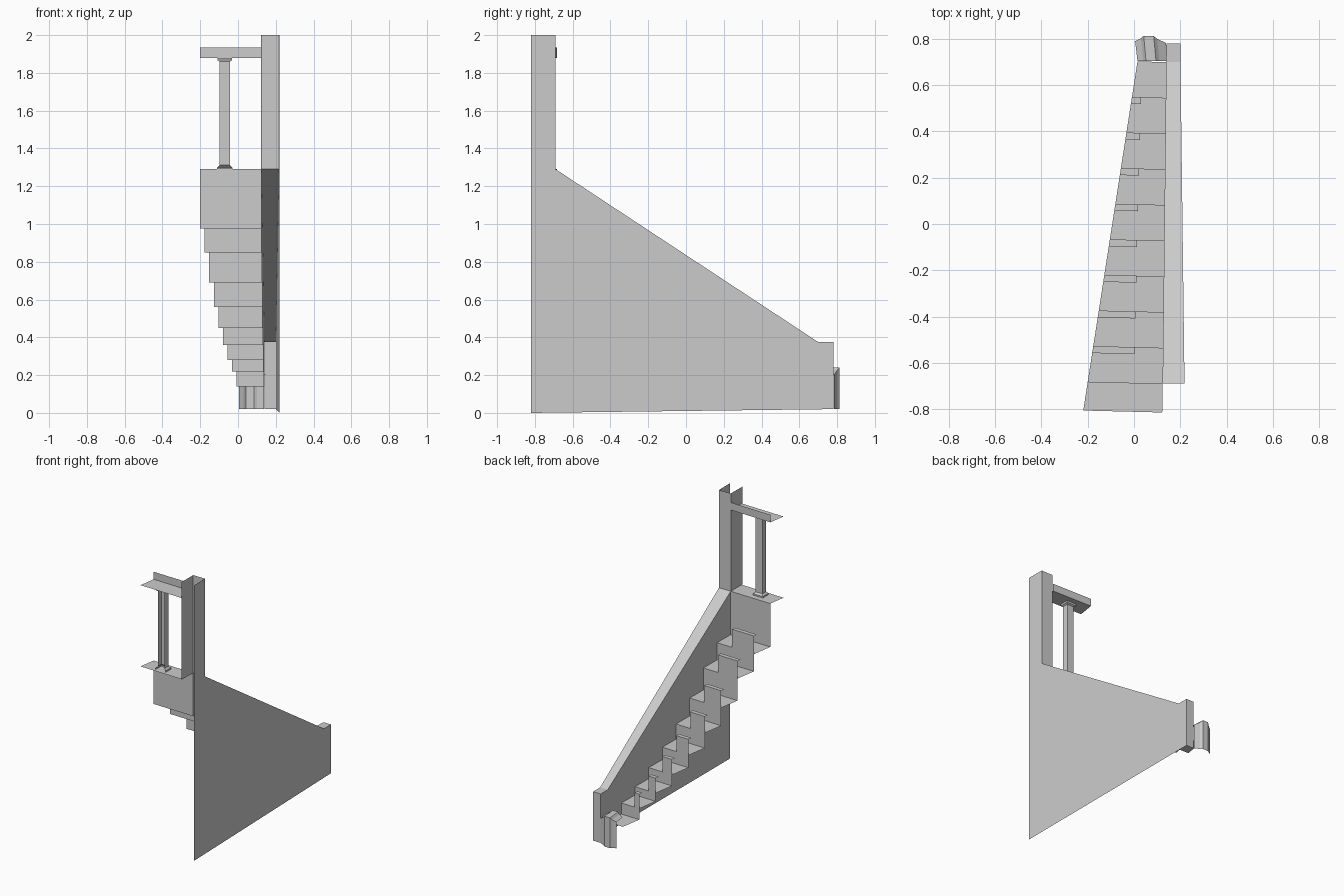
import bpy

if "Cube" in bpy.data.objects:
    bpy.data.objects.remove(bpy.data.objects["Cube"])

# Plan outline: the flight tapers, so x depends on y
def lerp(y, y0, x0, y1, x1):
    return x0 + (x1 - x0) * (y - y0) / (y1 - y0)

def outer(y):
    return lerp(y, -0.82, 0.22, 0.78, 0.20)

def inner(y):
    return lerp(y, -0.82, 0.122, 0.78, 0.14)

def left(y):
    return lerp(y, -0.69, -0.20, 0.70, 0.015)

def sheet(name, faces):
    verts, idx = [], []
    for f in faces:
        idx.append(list(range(len(verts), len(verts) + len(f))))
        verts += f
    me = bpy.data.meshes.new(name)
    me.from_pydata(verts, [], idx)
    ob = bpy.data.objects.new(name, me)
    bpy.context.collection.objects.link(ob)
    return ob

def skew(x):
    # risers run very slightly off square
    return (0.13 - x) * 0.025

def riser_face(x0, x1, y, z0, z1):
    return [(x0, y + skew(x0), z0), (x1, y + skew(x1), z0),
            (x1, y + skew(x1), z1), (x0, y + skew(x0), z1)]

def level_face(y0, y1, z, right=None):
    pts = [(left(y0), y0), (right or inner(y0), y0), (right or inner(y1), y1), (left(y1), y1)]
    return [(x, y + skew(x), z) for x, y in pts]

treads = [0.14, 0.22, 0.28, 0.36, 0.45, 0.56, 0.69, 0.85, 0.975]
ys = [0.70 - 1.39 * k / 9 for k in range(10)]  # riser lines, last is the landing

# Outer wall with newel side
profile = [(-0.82, 0), (0.78, 0.02), (0.78, 0.375), (0.70, 0.375),
           (-0.69, 1.29), (-0.69, 2), (-0.82, 2)]
sheet("outer_wall", [[(outer(y), y, z) for y, z in profile]])

# Wall coping, lower end face and newel face across the wall thickness
strip = profile[1:6]
sheet("wall_coping", [[(inner(a[0]), *a), (outer(a[0]), *a), (outer(b[0]), *b), (inner(b[0]), *b)]
                      for a, b in zip(strip, strip[1:])])

# Inner wall, stepped along its lower edge
inner_faces = [[(inner(y), y, z) for y, z in
                [(0.70, 0.14), (0.78, 0.02), (0.78, 0.375), (0.70, 0.375)]]]
for k in range(9):
    y0, y1 = ys[k], ys[k + 1]
    top0 = lerp(y0, 0.70, 0.375, -0.69, 1.29)
    top1 = lerp(y1, 0.70, 0.375, -0.69, 1.29)
    inner_faces.append([(inner(y0), y0, treads[k]), (inner(y0), y0, top0),
                        (inner(y1), y1, top1), (inner(y1), y1, treads[k])])
inner_faces.append([(inner(y), y, z) for y, z in
                    [(-0.82, 1.29), (-0.69, 1.29), (-0.69, 2), (-0.82, 2)]])
sheet("inner_wall", inner_faces)

# Steps: tread, riser, and the raised outer curb with its small ledge
for k in range(9):
    y, z = ys[k], treads[k]
    sheet(f"tread_{k}", [level_face(y, ys[k + 1], z)])
    if k:
        x_curb = 0.034 - 0.004 * k
        top = z + 0.10 + 0.004 * k
        sheet(f"riser_{k}", [riser_face(left(y), inner(y), y, treads[k - 1], z)])
        sheet(f"curb_{k}", [riser_face(left(y), x_curb, y, z, top),
                            level_face(y, y - 0.03, top, x_curb)])

# Top riser and landing
sheet("landing", [riser_face(left(-0.69), inner(-0.69), -0.69, treads[8], 1.29),
                  level_face(-0.69, -0.815, 1.29)])

# Curved bottom step: folded front, top strips running back to the first tread
curve = [(0.005, 0.79, 0.21), (0.03, 0.803, 0.225), (0.042, 0.813, 0.24),
         (0.085, 0.813, 0.24), (0.10, 0.80, 0.225), (0.138, 0.783, 0.20)]
bottom = []
for (xa, ya, za), (xb, yb, zb) in zip(curve, curve[1:]):
    bottom.append([(xa, ya, 0.02), (xb, yb, 0.02), (xb, yb, zb), (xa, ya, za)])
    bottom.append([(xa, ya, za), (xb, yb, zb), (xb + 0.01, 0.705, zb), (xa + 0.01, 0.705, za)])
sheet("curved_bottom_step", bottom)

# Handrail: upright strip and flat sheet
sheet("handrail", [riser_face(left(-0.69), inner(-0.69), -0.69, 1.88, 1.935),
                   level_face(-0.69, -0.815, 1.88)])

# Baluster: open-backed channel with flared foot and head
rings = [(0.04, 1.29), (0.04, 1.30), (0.027, 1.312), (0.027, 1.86), (0.038, 1.867), (0.038, 1.88)]

def ring(r, z):
    return [(-0.07 + dx * r, -0.765 + dy * r, z)
            for dx, dy in [(-1, -0.6), (-1, 1), (1, 1), (1, -0.6)]]

faces = []
for a, b in zip(rings, rings[1:]):
    A, B = ring(*a), ring(*b)
    faces += [[A[i], A[i + 1], B[i + 1], B[i]] for i in range(3)]
sheet("baluster", faces)
